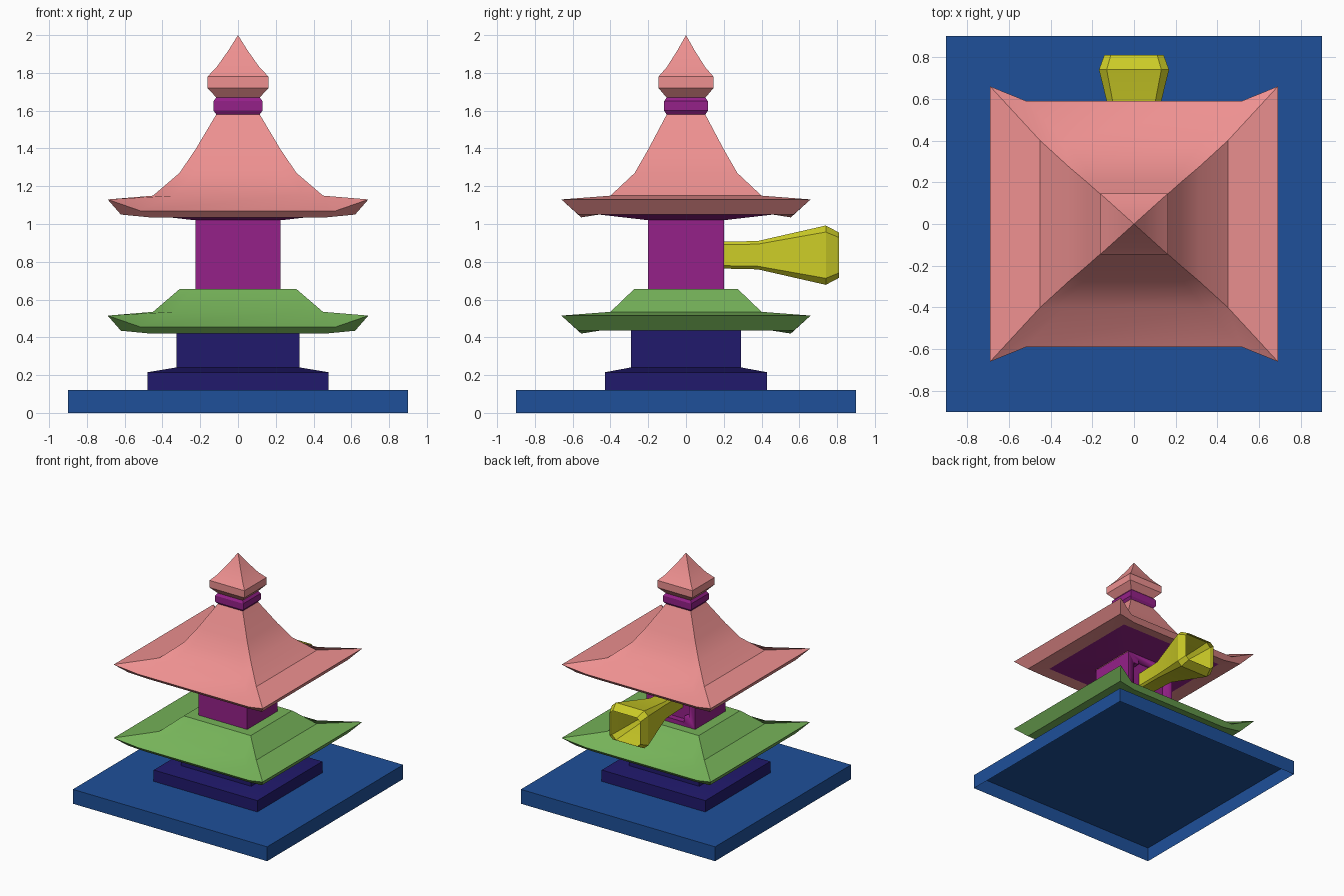
import bpy, bmesh

if "Cube" in bpy.data.objects:
    bpy.data.objects.remove(bpy.data.objects["Cube"])


def material(name, rgb):
    m = bpy.data.materials.new(name)
    m.diffuse_color = (*rgb, 1)
    m.use_nodes = True
    m.node_tree.nodes["Principled BSDF"].inputs["Base Color"].default_value = m.diffuse_color
    return m


BLUE = material("blue", (0.013, 0.08, 0.32))
NAVY = material("navy", (0.015, 0.01, 0.15))
GREEN = material("green", (0.18, 0.45, 0.1))
PURPLE = material("purple", (0.3, 0.015, 0.25))
PINK = material("pink", (0.85, 0.28, 0.28))
YELLOW = material("yellow", (0.6, 0.6, 0.02))


def loft(name, rings, mat, cap_start=False, cap_end=False):
    """Skin a list of equally sized point rings."""
    bm = bmesh.new()
    rows = [[bm.verts.new(p) for p in ring] for ring in rings]
    n = len(rows[0])
    for a, b in zip(rows, rows[1:]):
        for i in range(n):
            j = (i + 1) % n
            bm.faces.new((a[i], a[j], b[j], b[i]))
    if cap_start:
        bm.faces.new(rows[0][::-1])
    if cap_end:
        bm.faces.new(rows[-1])
    bmesh.ops.remove_doubles(bm, verts=bm.verts, dist=1e-5)
    bmesh.ops.recalc_face_normals(bm, faces=bm.faces)
    me = bpy.data.meshes.new(name)
    bm.to_mesh(me)
    bm.free()
    me.materials.append(mat)
    ob = bpy.data.objects.new(name, me)
    bpy.context.collection.objects.link(ob)
    bpy.ops.object.select_all(action='DESELECT')
    ob.select_set(True)
    bpy.context.view_layer.objects.active = ob
    bpy.ops.object.shade_smooth_by_angle()
    return ob


def rect(hx, hy, z):
    return [(-hx, -hy, z), (hx, -hy, z), (hx, hy, z), (-hx, hy, z)]


def eave(hx, hy, z, dy=0.0, dz=0.0):
    """Rectangle whose front and back edges sag between the corners."""
    m = hx * 0.75
    front = [(-hx, -hy, z), (-m, -hy + dy, z - dz), (m, -hy + dy, z - dz), (hx, -hy, z)]
    return front + [(-x, -y, w) for x, y, w in front]


def octagon(y, hx, hz, zc=0.835, c=0.78):
    pts = [(1, -c), (1, c), (c, 1), (-c, 1), (-1, c), (-1, -c), (-c, -1), (c, -1)]
    return [(u * hx, y, zc + v * hz) for u, v in pts]


# Base slab (open underneath) and stepped plinth
loft("base_slab", [rect(0.9, 0.9, 0), rect(0.9, 0.9, 0.12)], BLUE, cap_end=True)
loft("plinth", [rect(0.48, 0.43, 0.12), rect(0.48, 0.43, 0.215), rect(0.33, 0.295, 0.24),
                rect(0.325, 0.29, 0.24), rect(0.325, 0.29, 0.44)], NAVY)


# Two roofs sharing the same upturned eaves
def roof(name, base, upper, mat, cap):
    rings = [eave(0.49, 0.46, base), eave(0.62, 0.57, base, 0.015, 0.015),
             eave(0.69, 0.66, base + 0.08, 0.07, 0.06), eave(0.45, 0.40, base + 0.1)]
    return loft(name, rings + [eave(*u) for u in upper], mat, cap_end=cap)


roof("lower_roof", 0.435, [(0.31, 0.275, 0.655)], GREEN, True)
roof("upper_roof", 1.05, [(0.31, 0.272, 1.27), (0.225, 0.2, 1.395), (0.115, 0.102, 1.58)], PINK, True)

# Soffits under both roofs
loft("lower_soffit", [rect(0.49, 0.46, 0.437), rect(0.325, 0.29, 0.437)], PURPLE)
loft("upper_soffit", [rect(0.49, 0.46, 1.05), rect(0.23, 0.2, 1.02)], PURPLE)

# Tower room with a notched recess in the back wall
room = loft("tower_room", [rect(0.225, 0.2, 0.65), rect(0.225, 0.2, 1.02)], PURPLE, True, True)
corner = [(0.17, 0.10), (0.12, 0.10), (0.12, 0.145)]
outline = (corner + [(-x, z) for x, z in corner[::-1]]
           + [(-x, -z) for x, z in corner] + [(x, -z) for x, z in corner[::-1]])
cutter = loft("recess_cutter", [[(x, y, 0.835 + z) for x, z in outline] for y in (0.15, 0.3)],
              PURPLE, True, True)
cutter.hide_render = True
mod = room.modifiers.new("recess", 'BOOLEAN')
mod.operation = 'DIFFERENCE'
mod.object = cutter
bpy.context.view_layer.objects.active = room
bpy.ops.object.modifier_apply(modifier="recess")
bpy.data.objects.remove(cutter)

# Flared horn on the back, open at its mouth
loft("back_horn", [octagon(0.15, 0.075, 0.07), octagon(0.38, 0.08, 0.075),
                   octagon(0.74, 0.168, 0.157), octagon(0.81, 0.142, 0.12)], YELLOW)

# Neck ring and pointed finial
loft("neck", [rect(h, h * 0.89, z) for h, z in
              ((0.115, 1.58), (0.13, 1.6), (0.13, 1.65), (0.115, 1.67))], PURPLE, True, True)
loft("finial", [rect(h, h * 0.9, z) for h, z in
                ((0.115, 1.67), (0.162, 1.72), (0.162, 1.78), (0.115, 1.828),
                 (0.05, 1.92), (0.0, 2.0))], PINK, True)
